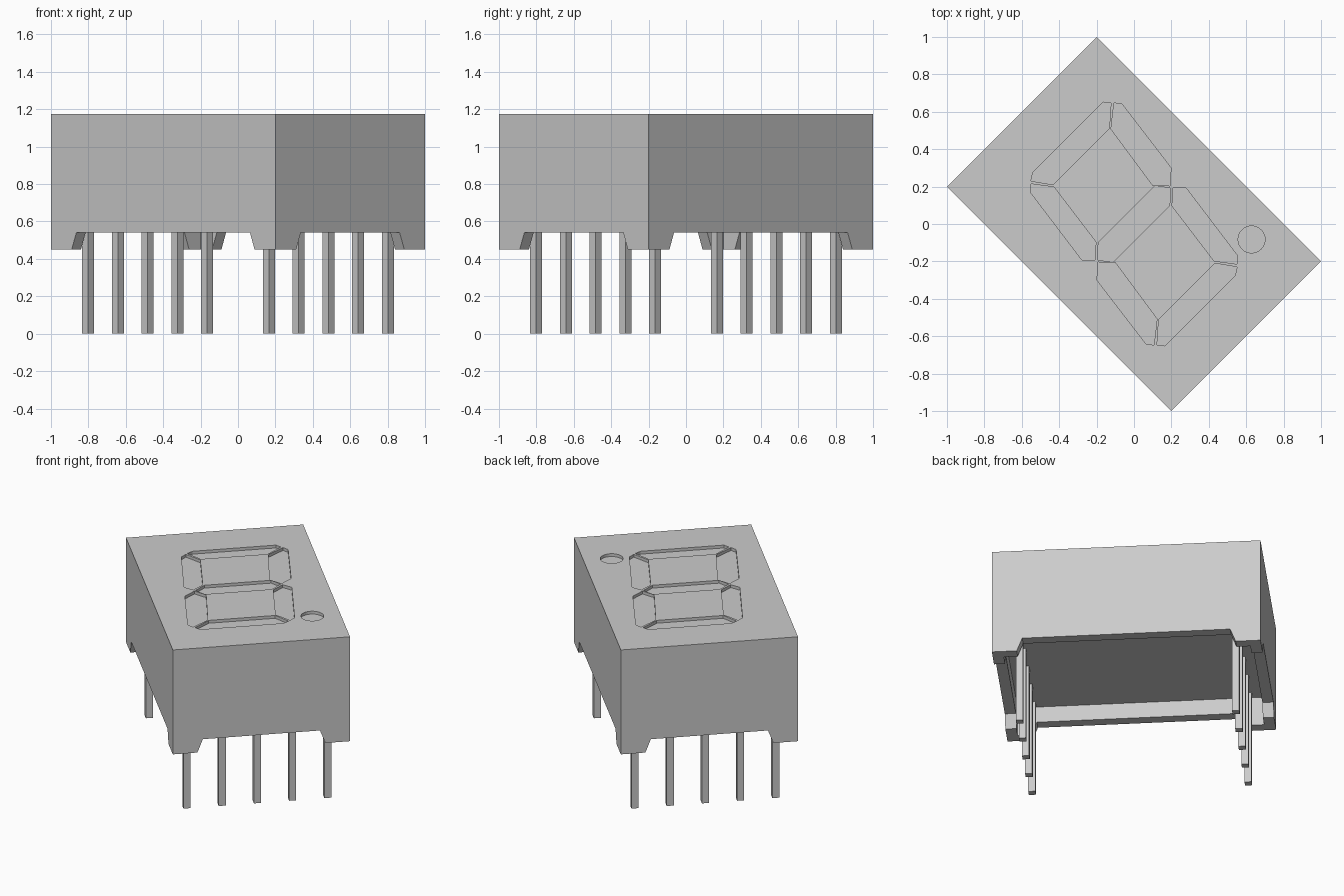
import bpy, bmesh
from math import radians, pi, cos, sin
from mathutils import Matrix

if "Cube" in bpy.data.objects:
    bpy.data.objects.remove(bpy.data.objects["Cube"])

TURN = Matrix.Rotation(radians(45), 4, 'Z')   # whole part sits diagonally
HX, HY = 0.566, 0.8485                        # half width and half length
BASE, NOTCH, CEILING, TOP = 0.45, 0.54, 0.65, 1.175
WALL, RECESS = 0.07, 0.02

grey = bpy.data.materials.new("plain grey")
grey.use_nodes = True
colour = (0.6, 0.6, 0.6, 1)
grey.diffuse_color = colour
grey.node_tree.nodes["Principled BSDF"].inputs["Base Color"].default_value = colour


def prism(name, outline, low, high, frame=Matrix()):
    """Extrude a flat outline from low to high along the frame's z axis."""
    bm = bmesh.new()
    face = bm.faces.new([bm.verts.new((x, y, low)) for x, y in outline])
    ext = bmesh.ops.extrude_face_region(bm, geom=[face])
    verts = [v for v in ext["geom"] if isinstance(v, bmesh.types.BMVert)]
    bmesh.ops.translate(bm, verts=verts, vec=(0, 0, high - low))
    bmesh.ops.recalc_face_normals(bm, faces=bm.faces)
    bm.transform(TURN @ frame)
    mesh = bpy.data.meshes.new(name)
    bm.to_mesh(mesh)
    bm.free()
    mesh.materials.append(grey)
    obj = bpy.data.objects.new(name, mesh)
    bpy.context.scene.collection.objects.link(obj)
    return obj


def rect(hx, hy, cx=0, cy=0):
    return [(cx - hx, cy - hy), (cx + hx, cy - hy), (cx + hx, cy + hy), (cx - hx, cy + hy)]


def cut(target, cutter):
    cutter.hide_render = True
    mod = target.modifiers.new("cut", 'BOOLEAN')
    mod.operation, mod.solver, mod.object = 'DIFFERENCE', 'EXACT', cutter
    with bpy.context.temp_override(object=target, active_object=target):
        bpy.ops.object.modifier_apply(modifier=mod.name)
    bpy.data.objects.remove(cutter)


# Housing block, hollowed from below
housing = prism("housing", rect(HX, HY), BASE, TOP)
cut(housing, prism("cavity_cutter", rect(HX - WALL, HY - WALL), BASE - 0.1, CEILING))

# Sloped notches leaving a foot at each corner
for half, spin in ((HX, 0), (HY, 90)):
    wide, narrow = half - 0.157, half - 0.192
    slope = (wide - narrow) / (NOTCH - BASE)
    low = BASE - 0.1
    flare = wide + slope * 0.1
    profile = [(-flare, low), (flare, low), (narrow, NOTCH), (-narrow, NOTCH)]
    frame = Matrix.Rotation(radians(spin), 4, 'Z') @ Matrix.Rotation(radians(90), 4, 'X')
    cut(housing, prism("notch_cutter", profile, -1, 1, frame))

# Seven slanted display segments, sunk into the top face
top_bar = [(-.227, .552), (-.189, .577), (.344, .577), (.37, .544), (.267, .454), (-.157, .454)]
upper_right = [(.382, .533), (.408, .499), (.352, .072), (.28, .009), (.217, .076), (.272, .446)]
upper_left = [(-.238, .541), (-.163, .442), (-.212, .076), (-.284, .011), (-.333, .06), (-.272, .507)]
half_bar = [(.272, 0), (.204, -.066), (-.223, -.066)]
middle = half_bar + [(-x, -y) for x, y in half_bar]
segments = [middle]
for shape in (top_bar, upper_right, upper_left):
    segments += [shape, [(-x, -y) for x, y in shape]]
dot = [(.386 + .072 * cos(i * pi / 16), -.503 + .072 * sin(i * pi / 16)) for i in range(32)]
for outline in segments + [dot]:
    cut(housing, prism("recess_cutter", outline, TOP - RECESS, TOP + 0.1))

# Two rows of five square pins
for row, y in (("lower", -0.683), ("upper", 0.683)):
    for i in range(-2, 3):
        prism(f"{row}_pin_{i + 3}", rect(.0225, .0225, i * .225, y), 0, CEILING)
